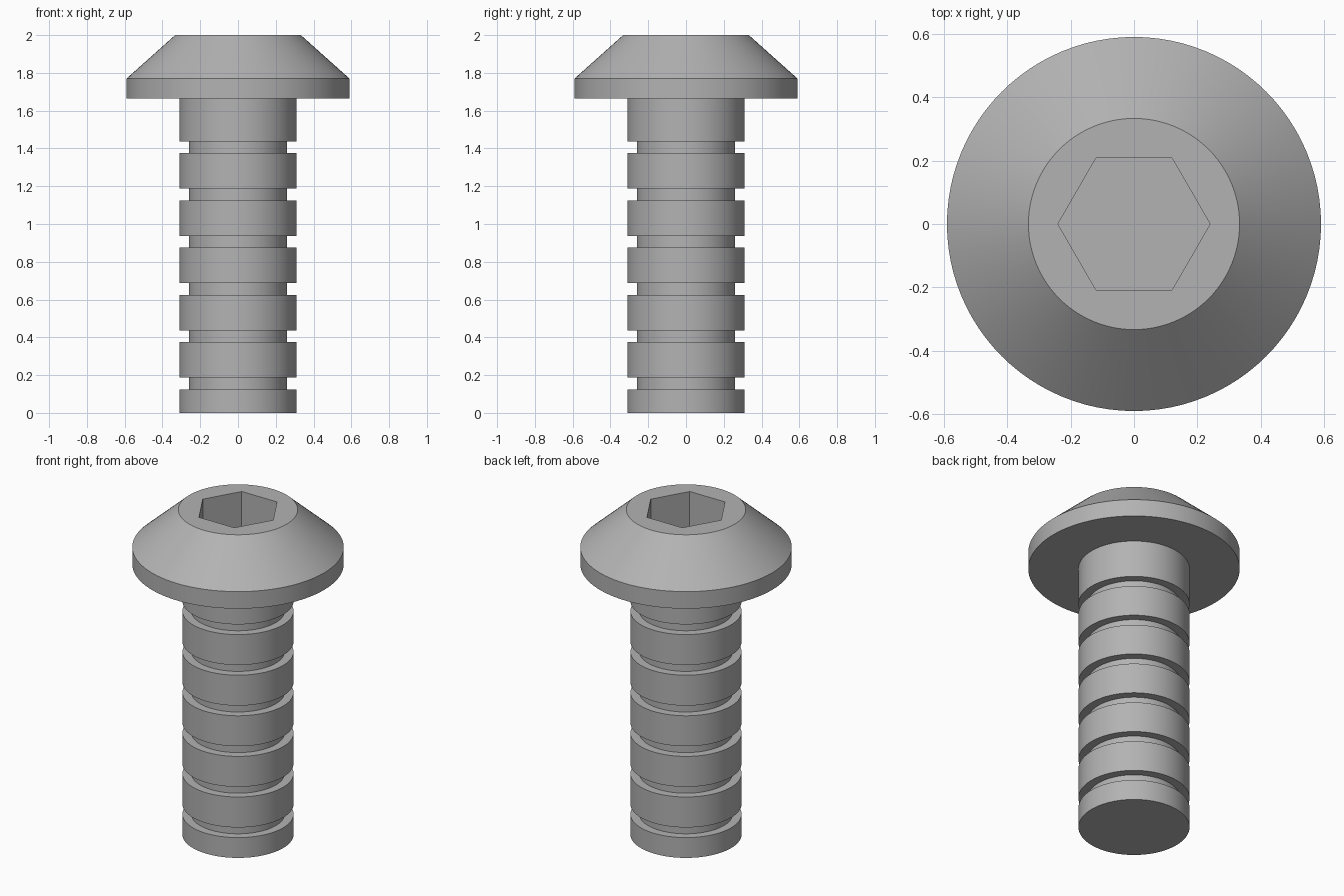
import bpy
import bmesh
from math import radians, tau

SEGMENTS = 96
SHAFT_R, GROOVE_R = 0.31, 0.26
HEAD_R, CROWN_R = 0.59, 0.333
HEAD_Z, RIM_Z, TOP_Z = 1.665, 1.77, 2.0
SOCKET_R, SOCKET_DEPTH = 0.24, 0.25

cube = bpy.data.objects.get("Cube")
if cube:
    bpy.data.objects.remove(cube, do_unlink=True)

# Plain grey metal
steel = bpy.data.materials.new("grey_steel")
steel.use_nodes = True
grey = (0.45, 0.45, 0.45, 1)
steel.diffuse_color = grey
steel.node_tree.nodes["Principled BSDF"].inputs["Base Color"].default_value = grey


def lathe(name, profile):
    """Spin (radius, height) points, starting and ending on the axis, around z."""
    bm = bmesh.new()
    verts = [bm.verts.new((r, 0, z)) for r, z in profile]
    edges = [bm.edges.new(pair) for pair in zip(verts, verts[1:])]
    bmesh.ops.spin(bm, geom=verts + edges, axis=(0, 0, 1), cent=(0, 0, 0),
                   angle=tau, steps=SEGMENTS)
    bmesh.ops.remove_doubles(bm, verts=bm.verts, dist=0.0001)
    # Merge the flat end fans into single round caps
    poles = [v for v in bm.verts if v.co.xy.length < 0.001]
    bmesh.ops.dissolve_verts(bm, verts=poles)
    bmesh.ops.recalc_face_normals(bm, faces=bm.faces)
    mesh = bpy.data.meshes.new(name)
    bm.to_mesh(mesh)
    bm.free()
    obj = bpy.data.objects.new(name, mesh)
    bpy.context.collection.objects.link(obj)
    mesh.materials.append(steel)
    return obj


# Shaft with six square grooves, then the flanged conical head
profile = [(0, 0), (SHAFT_R, 0)]
for i in range(6):
    low = 0.125 + 0.25 * i
    high = low + 0.0625
    profile += [(SHAFT_R, low), (GROOVE_R, low), (GROOVE_R, high), (SHAFT_R, high)]
profile += [(SHAFT_R, HEAD_Z), (HEAD_R, HEAD_Z), (HEAD_R, RIM_Z),
            (CROWN_R, TOP_Z), (0, TOP_Z)]
bolt = lathe("bolt_body", profile)

# Hexagonal socket, with corners pointing along x
bpy.ops.mesh.primitive_cylinder_add(vertices=6, radius=SOCKET_R, depth=2 * SOCKET_DEPTH,
                                    location=(0, 0, TOP_Z), rotation=(0, 0, radians(30)))
cutter = bpy.context.object
cutter.name = "socket_cutter"
cutter.hide_render = True
cutter.data.materials.append(steel)

bpy.ops.object.select_all(action="DESELECT")
bpy.context.view_layer.objects.active = bolt
bolt.select_set(True)
socket = bolt.modifiers.new("hex_socket", "BOOLEAN")
socket.operation = "DIFFERENCE"
socket.solver = "EXACT"
socket.object = cutter
bpy.ops.object.modifier_apply(modifier=socket.name)
bpy.data.objects.remove(cutter, do_unlink=True)

bpy.ops.object.shade_smooth_by_angle(angle=radians(30))
